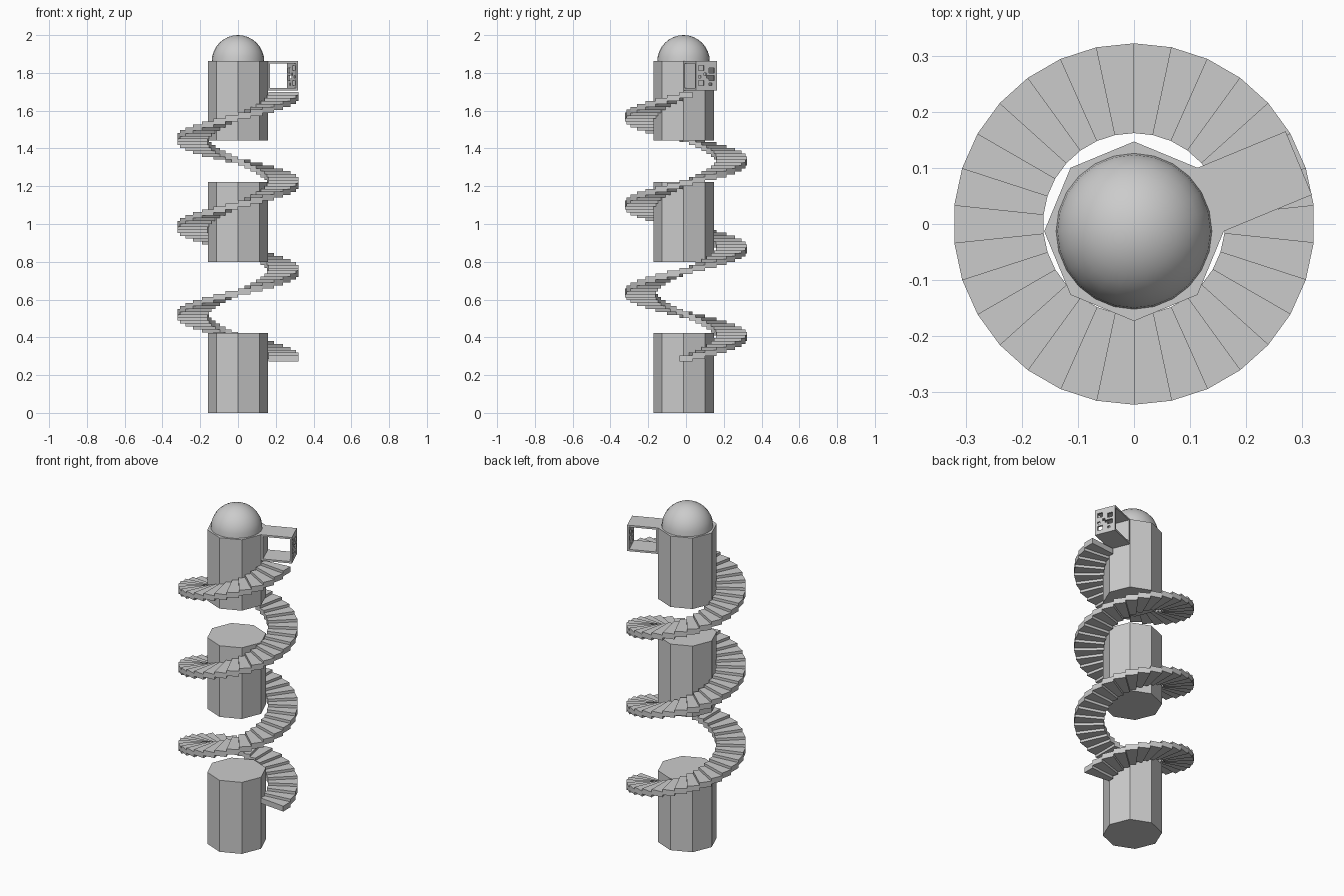
import bpy, bmesh
from math import cos, sin, pi, radians
from mathutils import Matrix, Vector

if "Cube" in bpy.data.objects:
    bpy.data.objects.remove(bpy.data.objects["Cube"])

CY = -0.013      # pillar axis sits slightly forward of the stair axis
R = 0.16         # pillar radius


def finish(bm, name, matrix=None):
    me = bpy.data.meshes.new(name)
    bmesh.ops.recalc_face_normals(bm, faces=bm.faces)
    bm.to_mesh(me)
    bm.free()
    ob = bpy.data.objects.new(name, me)
    bpy.context.collection.objects.link(ob)
    if matrix:
        ob.matrix_world = matrix
    return ob


def box(name, lo, hi, matrix):
    bm = bmesh.new()
    lo, hi = Vector(lo), Vector(hi)
    bmesh.ops.create_cube(bm, size=1)
    bmesh.ops.scale(bm, vec=hi - lo, verts=bm.verts)
    bmesh.ops.translate(bm, vec=(lo + hi) / 2, verts=bm.verts)
    return finish(bm, name, matrix)


# three octagonal pillar sections with gaps between them
for name, z0, z1 in (("lower_pillar", 0, 0.424), ("middle_pillar", 0.80, 1.222),
                     ("upper_pillar", 1.442, 1.862)):
    bm = bmesh.new()
    bmesh.ops.create_cone(bm, cap_ends=True, segments=8, radius1=R, radius2=R, depth=z1 - z0,
                          matrix=Matrix.Translation((0, CY, (z0 + z1) / 2)))
    if abs(max(v.co.x for v in bm.verts) - R) > 0.001:
        bmesh.ops.rotate(bm, cent=(0, CY, 0), verts=bm.verts,
                         matrix=Matrix.Rotation(pi / 8, 3, 'Z'))
    finish(bm, name)

# dome on top
bm = bmesh.new()
bmesh.ops.create_uvsphere(bm, u_segments=24, v_segments=16, radius=0.139)
bmesh.ops.delete(bm, geom=[v for v in bm.verts if v.co.z < -0.001], context='VERTS')
for f in bm.faces:
    f.smooth = True
finish(bm, "dome", Matrix.Translation((0, CY, 1.861)))

# spiral stair: 30 wedge steps per turn, three turns
bm = bmesh.new()
RISE, THICK = 0.0155, 0.032
for i in range(91):
    a0, a1 = radians(12 * i - 6), radians(12 * i + 6)
    z = 0.271 + RISE * i
    ring = [(r * cos(a), r * sin(a)) for r, a in
            ((0.162, a0), (0.322, a0), (0.322, a1), (0.162, a1))]
    lo = [bm.verts.new((x, y, z)) for x, y in ring]
    hi = [bm.verts.new((x, y, z + THICK)) for x, y in ring]
    bm.faces.new(lo[::-1])
    bm.faces.new(hi)
    for k in range(4):
        n = (k + 1) % 4
        bm.faces.new((lo[k], lo[n], hi[n], hi[k]))
finish(bm, "spiral_stair")

# entry porch on one face of the upper pillar, open at both ends
ap = R * cos(pi / 8)
M = (Matrix.Translation((ap * cos(pi / 8), CY + ap * sin(pi / 8), 1.708))
     @ Matrix.Rotation(pi / 8, 4, 'Z'))
W, D, H, T = 0.0612, 0.17, 0.154, 0.011
box("porch_floor", (-0.002, -W, 0), (D, W, T), M)
box("porch_roof", (-0.002, -W, H - T), (D, W, H), M)
box("porch_inner_wall", (-0.002, -W, T), (T, W, H - T), M)

# pierced outer wall with irregular square openings
pattern = ["........",
           ".##.....",
           ".##..##.",
           ".....##.",
           "...#....",
           ".#..###.",
           ".....##.",
           ".##.....",
           ".##..#..",
           "........"]
bm = bmesh.new()
h = H - 2 * T
grid = [[bm.verts.new((D - T / 2, -W + 2 * W * c / 8, T + h * r / 10)) for c in range(9)]
        for r in range(11)]
for r in range(10):
    for c in range(8):
        if pattern[9 - r][c] == ".":
            bm.faces.new((grid[r][c], grid[r][c + 1], grid[r + 1][c + 1], grid[r + 1][c]))
bmesh.ops.delete(bm, geom=[v for v in bm.verts if not v.link_faces], context='VERTS')
wall = finish(bm, "porch_lattice_wall", M)
mod = wall.modifiers.new("thickness", 'SOLIDIFY')
mod.thickness = T
mod.offset = 0
